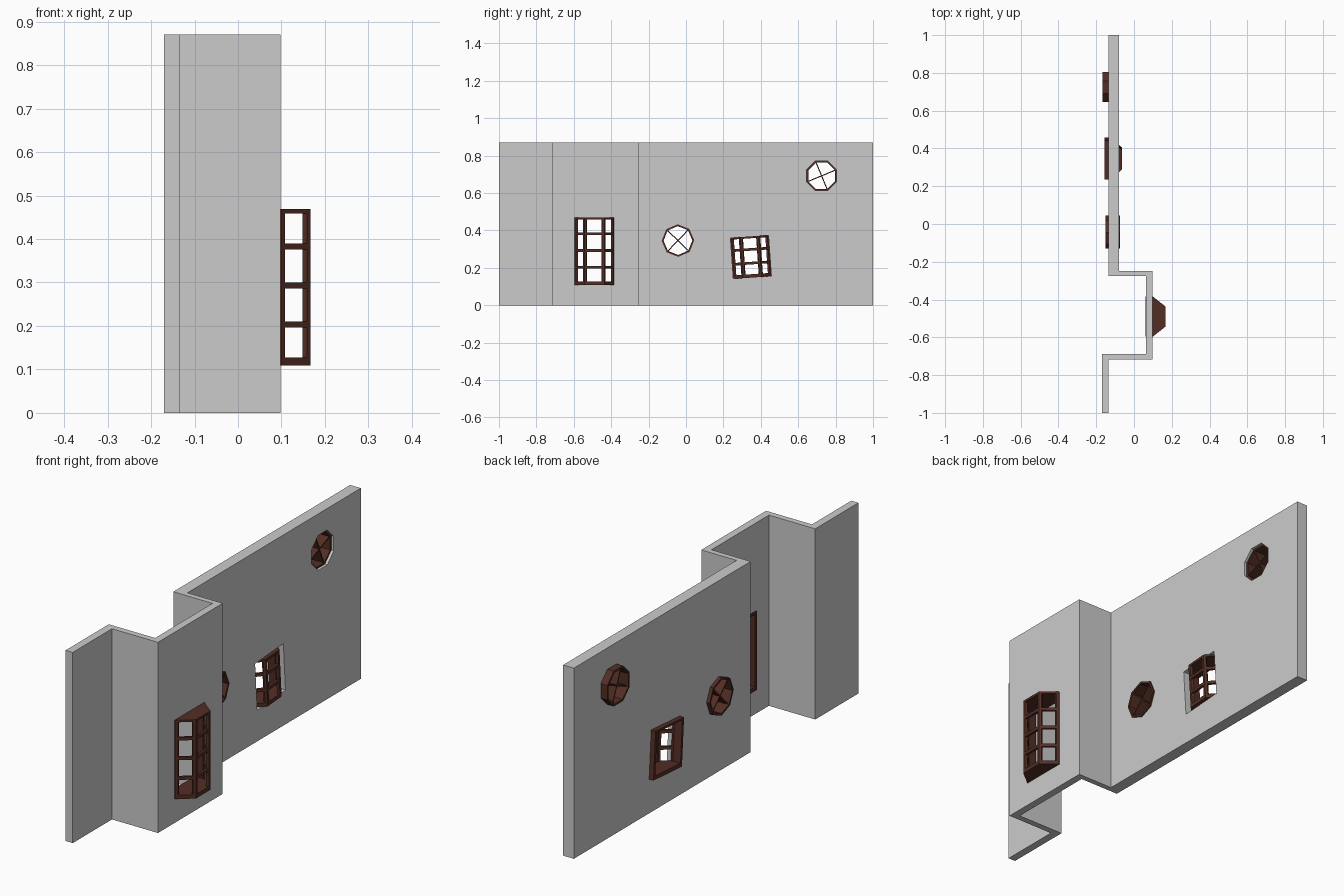
import bpy, bmesh, math
from mathutils import Matrix, Vector

if "Cube" in bpy.data.objects:
    bpy.data.objects.remove(bpy.data.objects["Cube"])


def material(name, rgb):
    m = bpy.data.materials.new(name)
    m.diffuse_color = (*rgb, 1)
    m.use_nodes = True
    m.node_tree.nodes["Principled BSDF"].inputs["Base Color"].default_value = m.diffuse_color
    return m


GREY = material("wall_grey", (0.6, 0.6, 0.6))
BROWN = material("dark_brown_wood", (0.085, 0.027, 0.018))


def prism(bm, pts, axis, a, b):
    """Closed prism: polygon (xy for axis z, yz for axis x) extruded from a to b."""
    def place(p, h):
        return (p[0], p[1], h) if axis == 'z' else (h, p[0], p[1])
    lo = [bm.verts.new(place(p, a)) for p in pts]
    hi = [bm.verts.new(place(p, b)) for p in pts]
    faces = [bm.faces.new(lo), bm.faces.new(hi)]
    n = len(pts)
    for i in range(n):
        j = (i + 1) % n
        faces.append(bm.faces.new((lo[i], lo[j], hi[j], hi[i])))
    bmesh.ops.recalc_face_normals(bm, faces=faces)


def finish(bm, name, mat, loc=(0, 0, 0), tilt=0):
    bm.transform(Matrix.Translation(loc) @ Matrix.Rotation(math.radians(tilt), 4, 'X'))
    me = bpy.data.meshes.new(name)
    bm.to_mesh(me)
    bm.free()
    me.materials.append(mat)
    ob = bpy.data.objects.new(name, me)
    bpy.context.collection.objects.link(ob)
    return ob


cutters = []


def cutter(pts, loc, tilt, x0, x1):
    bm = bmesh.new()
    prism(bm, pts, 'x', x0, x1)
    ob = finish(bm, "cutter", GREY, loc, tilt)
    ob.hide_render = True
    cutters.append(ob)


def bay_window(name, loc, tilt, x0, x1, x2, half, front, height, rows):
    """Box frame from x0 to x1, then a three-sided bay out to x2."""
    h, t = height / 2, 0.012
    outer = [Vector(p) for p in ((x1, -half), (x2, -front), (x2, front), (x1, half))]
    inner = [Vector(p) for p in ((x1, -half + t), (x2 - t, -front + t * 0.4),
                                 (x2 - t, front - t * 0.4), (x1, half - t))]
    bm = bmesh.new()
    # top and bottom plates
    plan = [(x0, -half)] + [tuple(p) for p in outer] + [(x0, half)]
    prism(bm, plan, 'z', -h, -h + 0.018)
    prism(bm, plan, 'z', h - 0.010, h)
    # box sides
    for s in (-1, 1):
        prism(bm, [(x0, s * half), (x1, s * half), (x1, s * (half - t)), (x0, s * (half - t))], 'z', -h, h)
    # horizontal rails
    for k in range(1, rows):
        z = -h + height * k / rows + 0.004
        prism(bm, outer + inner[::-1], 'z', z - 0.007, z + 0.007)
    # corner and end posts
    w = 0.011

    def along(line, i, j):
        f = w / (outer[j] - outer[i]).length
        return line[i].lerp(line[j], f)
    for i in range(4):
        rim = []
        for line in (outer, inner):
            rim.append([along(line, i, i - 1)] * (i > 0) + [line[i]] + ([along(line, i, i + 1)] if i < 3 else []))
        prism(bm, rim[0] + rim[1][::-1], 'z', -h, h)
    finish(bm, name, BROWN, loc, tilt)
    e = 0.001
    cutter([(-half + e, -h + e), (half - e, -h + e), (half - e, h - e), (-half + e, h - e)],
           loc, tilt, x0 - 0.05, x2 + 0.1)


def octagon_window(name, loc, tilt, x0, x1, r=0.087):
    def ring(rad):
        return [(rad * math.cos(k * math.pi / 4), rad * math.sin(k * math.pi / 4)) for k in range(8)]
    big, small = ring(r), ring(r - 0.010)
    bm = bmesh.new()
    # rim
    rows = [[bm.verts.new((x, *p)) for p in pts]
            for x, pts in ((x0, big), (x1, big), (x1, small), (x0, small))]
    for a in range(4):
        A, B = rows[a], rows[(a + 1) % 4]
        for k in range(8):
            j = (k + 1) % 8
            bm.faces.new((A[k], A[j], B[j], B[k]))
    bmesh.ops.recalc_face_normals(bm, faces=bm.faces)
    # crossed bars
    b, l = 0.0028, r - 0.006
    prism(bm, [(-l, -b), (l, -b), (l, b), (-l, b)], 'x', x0 + 0.008, x1 - 0.004)
    prism(bm, [(-b, -l), (b, -l), (b, l), (-b, l)], 'x', x0 + 0.008, x1 - 0.004)
    finish(bm, name, BROWN, loc, tilt)
    cutter(ring(r - 0.001), loc, tilt, x0 - 0.05, x1 + 0.1)


# stepped wall
bm = bmesh.new()
prism(bm, [(-0.08, 1), (-0.08, -0.25), (0.098, -0.25), (0.098, -0.717), (-0.134, -0.717),
           (-0.134, -1), (-0.17, -1), (-0.17, -0.689), (0.064, -0.689), (0.064, -0.275),
           (-0.134, -0.275), (-0.134, 1)], 'z', 0, 0.87)
wall = finish(bm, "wall", GREY)

# windows
bay_window("tall_bay_window", (0, -0.49, 0.289), 0, 0.06, 0.1, 0.167, 0.106, 0.053, 0.36, 4)
bay_window("small_bay_window", (0, 0.347, 0.258), 4, -0.156, -0.118, -0.063, 0.103, 0.05, 0.22, 3)
octagon_window("lower_octagon_window", (0, -0.043, 0.346), 46, -0.15, -0.074)
octagon_window("upper_octagon_window", (0, 0.725, 0.692), 22.5, -0.167, -0.092)

# cut the openings
for c in cutters:
    m = wall.modifiers.new("opening", 'BOOLEAN')
    m.operation = 'DIFFERENCE'
    m.solver = 'EXACT'
    m.object = c
bpy.context.view_layer.update()
cut = bpy.data.meshes.new_from_object(wall.evaluated_get(bpy.context.evaluated_depsgraph_get()))
wall.modifiers.clear()
wall.data = cut
for c in cutters:
    bpy.data.objects.remove(c)
